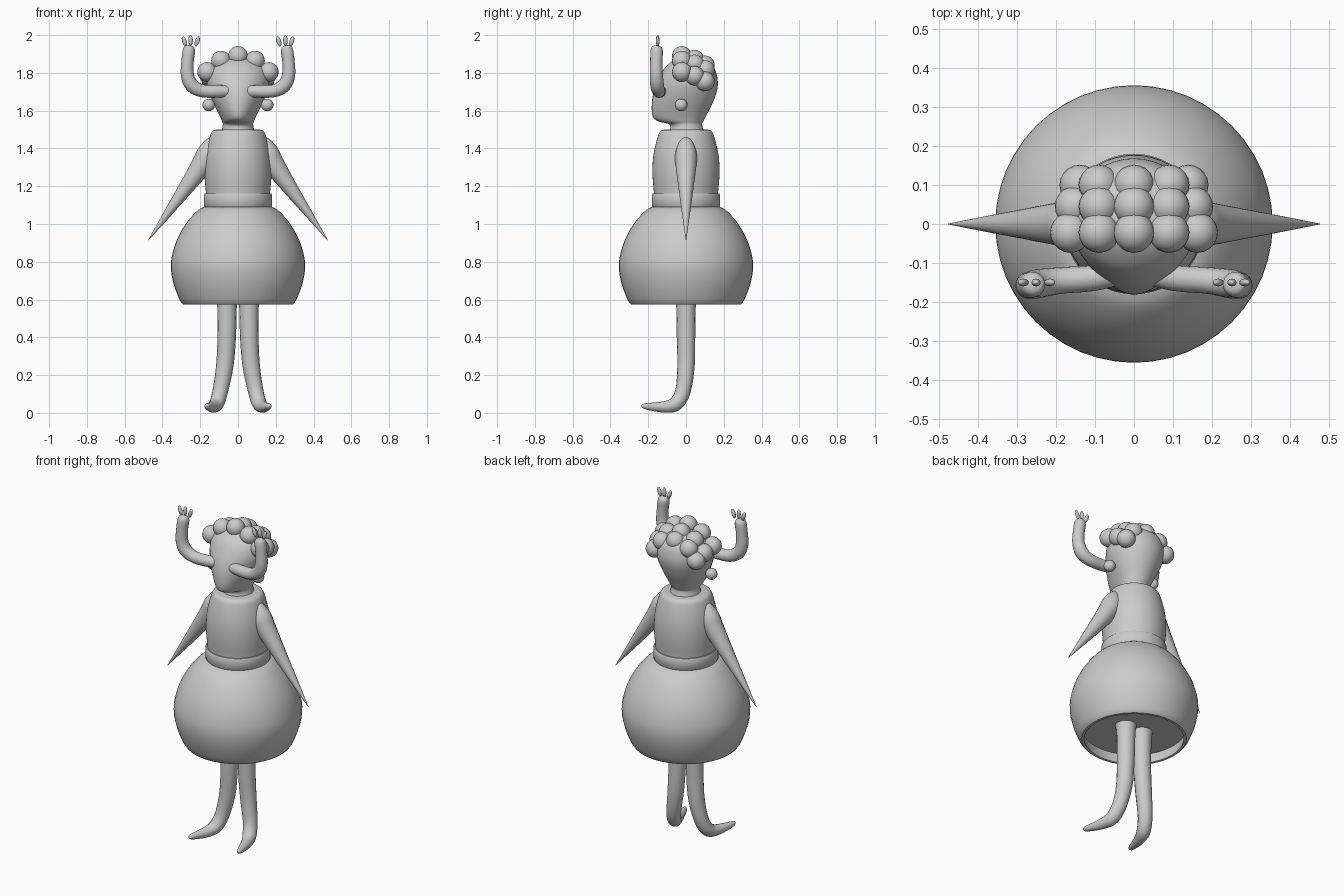
import bpy, bmesh
from math import sin, cos, pi
from mathutils import Vector, Matrix

if "Cube" in bpy.data.objects:
    bpy.data.objects.remove(bpy.data.objects["Cube"])


def finish(name, bm, mirror=False, angle=40):
    bmesh.ops.recalc_face_normals(bm, faces=bm.faces)
    me = bpy.data.meshes.new(name)
    bm.to_mesh(me)
    bm.free()
    ob = bpy.data.objects.new(name, me)
    bpy.context.collection.objects.link(ob)
    bpy.ops.object.select_all(action='DESELECT')
    ob.select_set(True)
    bpy.context.view_layer.objects.active = ob
    bpy.ops.object.shade_smooth_by_angle(angle=angle * pi / 180)
    if mirror:
        mod = ob.modifiers.new("mirror", 'MIRROR')
        mod.use_mirror_merge = False
    return ob


def spline(pts, n=5):
    """Catmull-Rom through tuples of any size."""
    p = [Vector(q) for q in pts]
    p = [2 * p[0] - p[1]] + p + [2 * p[-1] - p[-2]]
    out = []
    for i in range(1, len(p) - 2):
        a, b, c, d = p[i - 1:i + 3]
        for k in range(n):
            t = k / n
            out.append(0.5 * (2 * b + (c - a) * t + (2 * a - 5 * b + 4 * c - d) * t * t
                              + (3 * b - a - 3 * c + d) * t ** 3))
    out.append(p[-2])
    return [tuple(v) for v in out]


def loft(rings):
    """Skin closed rings and cap both ends."""
    bm = bmesh.new()
    vs = [[bm.verts.new(c) for c in r] for r in rings]
    for a, b in zip(vs, vs[1:]):
        for i in range(len(a)):
            j = (i + 1) % len(a)
            bm.faces.new((a[i], a[j], b[j], b[i]))
    bm.faces.new(vs[0])
    bm.faces.new(vs[-1])
    return bm


def lathe(name, profile, seg=48):
    rings = [[(r * cos(2 * pi * i / seg), r * sin(2 * pi * i / seg), z) for i in range(seg)]
             for r, z in profile]
    return finish(name, loft(rings))


def tube(name, pts, seg=16):
    """Tapered limb through (x, y, z, radius), mirrored across x."""
    s = spline(pts)
    c = [Vector(q[:3]) for q in s]
    rings, side = [], None
    for i, q in enumerate(s):
        t = (c[min(i + 1, len(c) - 1)] - c[max(i - 1, 0)]).normalized()
        if side is None:
            side = t.cross(Vector((0, 1, 0)))
        side = (side - t * side.dot(t)).normalized()
        up = t.cross(side)
        r = max(q[3], 0.001)
        rings.append([c[i] + r * (cos(a) * side + sin(a) * up)
                      for a in (2 * pi * k / seg for k in range(seg))])
    return finish(name, loft(rings), mirror=True, angle=60)


def ball(name, loc, size, tilt=0, mirror=False, seg=20):
    bm = bmesh.new()
    m = Matrix.Translation(loc) @ Matrix.Rotation(tilt, 4, 'Y') @ Matrix.Diagonal((*size, 1))
    bmesh.ops.create_uvsphere(bm, u_segments=seg, v_segments=seg // 2 + 2, radius=1, matrix=m)
    return finish(name, bm, mirror)


# Puffed skirt with a recessed underside
lathe("skirt", spline([(0.165, 1.095), (0.21, 1.075), (0.27, 1.01), (0.322, 0.92), (0.35, 0.83),
                       (0.355, 0.76), (0.34, 0.68), (0.312, 0.605), (0.297, 0.58)], 3)
      + [(0.29, 0.573), (0.275, 0.573), (0.285, 0.635), (0.01, 0.635)])

# Bodice and waistband
lathe("bodice", spline([(0.166, 1.08), (0.17, 1.17), (0.177, 1.25), (0.176, 1.33), (0.166, 1.4),
                        (0.147, 1.47), (0.137, 1.49)], 3)
      + [(0.128, 1.497), (0.115, 1.5), (0.01, 1.5)])
lathe("waistband", [(0.15, 1.09), (0.176, 1.09), (0.18, 1.095), (0.18, 1.155),
                    (0.176, 1.162), (0.168, 1.162), (0.165, 1.145)])

# Head: rings of z, half width, front depth, back depth
head = spline([(1.48, 0.09, 0.09, 0.10), (1.525, 0.08, 0.085, 0.085), (1.545, 0.085, 0.15, 0.093),
               (1.575, 0.098, 0.178, 0.108), (1.65, 0.135, 0.18, 0.145), (1.72, 0.16, 0.166, 0.167),
               (1.78, 0.165, 0.14, 0.165), (1.83, 0.143, 0.11, 0.145), (1.87, 0.09, 0.06, 0.09),
               (1.885, 0.01, 0.01, 0.01)], 4)
rings = []
for z, w, f, b in head:
    ring = []
    for k in range(40):
        a = 2 * pi * k / 40
        s = sin(a)
        ring.append((w * cos(a), b * s if s > 0 else -f * abs(s) ** 1.2, z))
    rings.append(ring)
finish("head", loft(rings), angle=60)

# Curls: three rows of five
for row, (y, z) in enumerate([(-0.022, 1.89), (0.045, 1.87), (0.1, 1.84)]):
    for col in range(-2, 3):
        x = (0, 0.09, 0.163 - 0.012 * row)[abs(col)] * (1 if col > 0 else -1)
        drop = (0, 0.025, 0.085)[abs(col)]
        ball("curl", (x, y, z - drop), (0.052,) * 3)

# Earrings
ball("earring", (0.155, -0.025, 1.63), (0.033,) * 3, mirror=True)

# Raised forearms growing from the face, with three fingertips each
tube("raised_arm", [(0.02, -0.12, 1.705, 0.03), (0.1, -0.138, 1.702, 0.033),
                    (0.19, -0.145, 1.705, 0.034), (0.245, -0.153, 1.735, 0.037),
                    (0.268, -0.157, 1.79, 0.035), (0.267, -0.157, 1.86, 0.033),
                    (0.26, -0.155, 1.915, 0.033), (0.257, -0.153, 1.938, 0.025),
                    (0.256, -0.152, 1.946, 0.004)])
for x, z, tilt in [(0.216, 1.967, -0.3), (0.251, 1.972, 0), (0.284, 1.967, 0.3)]:
    ball("fingertip", (x, -0.15, z), (0.012, 0.01, 0.028), tilt, True, 12)

# Hanging pointed sleeves
tube("sleeve", [(0.125, 0, 1.455, 0.012), (0.135, 0, 1.435, 0.035), (0.158, 0, 1.38, 0.056),
                (0.19, 0, 1.315, 0.056), (0.28, 0, 1.185, 0.039), (0.37, 0, 1.06, 0.022),
                (0.476, 0, 0.912, 0.001)])

# Legs with pointed feet
tube("leg", [(0.058, 0, 0.65, 0.065), (0.058, 0, 0.59, 0.053), (0.06, 0, 0.4, 0.049),
             (0.07, 0, 0.25, 0.046), (0.093, -0.015, 0.12, 0.041), (0.112, -0.05, 0.052, 0.039),
             (0.13, -0.1, 0.033, 0.032), (0.15, -0.17, 0.032, 0.023),
             (0.164, -0.222, 0.036, 0.014), (0.167, -0.236, 0.037, 0.003)])
